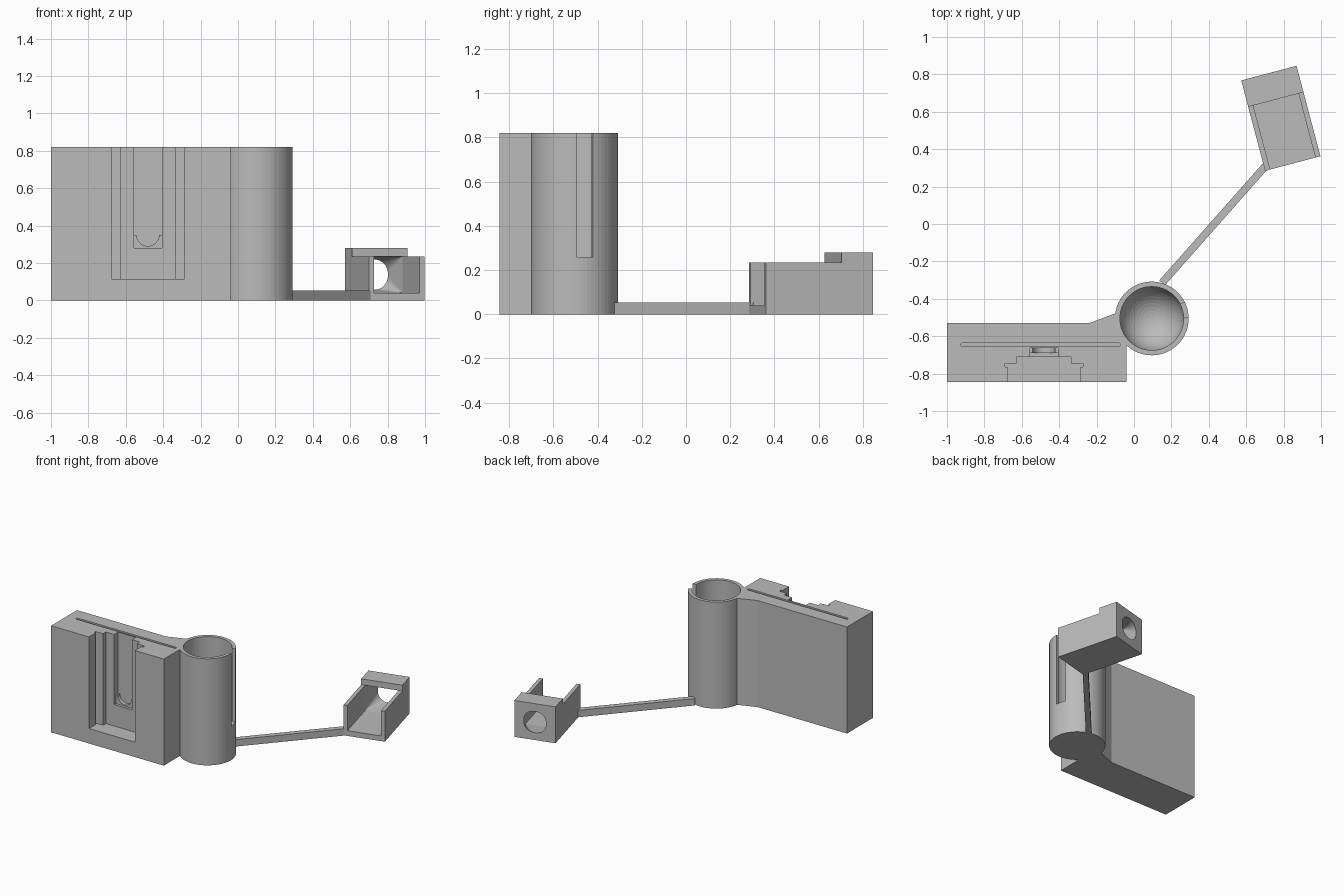
import bpy, bmesh, math
from mathutils import Matrix, Vector

if "Cube" in bpy.data.objects:
    bpy.data.objects.remove(bpy.data.objects["Cube"])

grey = bpy.data.materials.new("grey_plastic")
grey.diffuse_color = (0.5, 0.5, 0.5, 1)
grey.use_nodes = True
grey.node_tree.nodes["Principled BSDF"].inputs["Base Color"].default_value = grey.diffuse_color


def finish(name, bm):
    bmesh.ops.recalc_face_normals(bm, faces=bm.faces)
    me = bpy.data.meshes.new(name)
    bm.to_mesh(me)
    bm.free()
    me.materials.append(grey)
    ob = bpy.data.objects.new(name, me)
    bpy.context.collection.objects.link(ob)
    return ob


def prism(name, pts, z0, z1):
    """Extrude an xy outline from z0 to z1."""
    bm = bmesh.new()
    f = bm.faces.new([bm.verts.new((x, y, z0)) for x, y in pts])
    r = bmesh.ops.extrude_face_region(bm, geom=[f])
    vs = [v for v in r["geom"] if isinstance(v, bmesh.types.BMVert)]
    bmesh.ops.translate(bm, verts=vs, vec=(0, 0, z1 - z0))
    return finish(name, bm)


def hull(name, pts):
    """Convex solid around points."""
    bm = bmesh.new()
    for p in pts:
        bm.verts.new(p)
    bmesh.ops.convex_hull(bm, input=bm.verts)
    bmesh.ops.dissolve_limit(bm, angle_limit=0.002, verts=bm.verts, edges=bm.edges)
    return finish(name, bm)


def rect(x0, x1, y0, y1):
    return [(x0, y0), (x1, y0), (x1, y1), (x0, y1)]


def circle(cx, cy, r, n=64, a0=0.0, a1=math.tau):
    return [(cx + r * math.cos(a0 + (a1 - a0) * i / n),
             cy + r * math.sin(a0 + (a1 - a0) * i / n)) for i in range(n)]


def boolean(ob, tool, op="DIFFERENCE"):
    m = ob.modifiers.new("cut", "BOOLEAN")
    m.operation, m.object, m.solver = op, tool, "EXACT"
    with bpy.context.temp_override(object=ob, active_object=ob, selected_objects=[ob]):
        bpy.ops.object.modifier_apply(modifier=m.name)
    bpy.data.objects.remove(tool)


H = 0.82
CX, CY = 0.095, -0.505

# Holder block joined to the round tube
body = prism("holder_body", [(-1, -.845), (-.04, -.845), (-.04, -.6), (0, -.48),
                             (-.10, -.478), (-.24, -.53), (-1, -.53)], 0, H)
boolean(body, prism("tube", circle(CX, CY, 0.197), 0, H), "UNION")

# Tube bore with a round bottom
R, ZC = 0.17, 0.20
bore = [(x, y, 1.0) for x, y in circle(CX, CY, R)]
for k in range(12):
    t = math.pi / 2 * k / 12
    bore += [(x, y, ZC - R * math.sin(t)) for x, y in circle(CX, CY, R * math.cos(t))]
bore.append((CX, CY, ZC - R))
boolean(body, hull("bore", bore))

# Slit in the tube wall
slit = prism("slit", rect(0.08, 0.3, -0.039, 0.039), 0.26, 1)
slit.data.transform(Matrix.Translation((CX, CY, 0)) @ Matrix.Rotation(math.radians(14), 4, 'Z'))
boolean(body, slit)

# Thin card slot along the block
q = math.pi / 2
card = circle(-.083, -.645, .01, 8, -q, q) + [(-.083, -.635)] \
    + circle(-.917, -.645, .01, 8, q, 3 * q) + [(-.917, -.655)]
boolean(body, prism("card_slot", card, 0.06, 1))

# Stepped mounting channel, mirrored about its middle
MX = -0.482
half = [(.195, -.9), (.195, -.765), (.209, -.765), (.209, -.745),
        (.145, -.745), (.145, -.71)]
channel = [(MX + x, y) for x, y in half] + [(MX - x, y) for x, y in reversed(half)]
boolean(body, prism("channel", channel, 0.115, 1))
boolean(body, prism("inner_channel", rect(MX - .075, MX + .075, -.73, -.69), 0.28, 1))
boolean(body, prism("deep_channel", rect(MX - .075, MX + .075, -.72, -.662), 0.35, 1))
scoop = circle(MX, 0.35, 0.06, 32)
boolean(body, hull("scoop", [(x, y, z) for x, z in scoop for y in (-.72, -.662)]))

# Connecting arm
a, b = Vector((0.15, -0.315)), Vector((0.71, 0.318))
d = (b - a).normalized()
n = Vector((-d.y, d.x)) * 0.02
prism("arm", [a - n, b - n, b + n, a + n], 0, 0.053)

# Spout: tray with raised rear and a funnel from rectangle to round hole
spout = prism("spout", rect(-.153, .153, -.25, .25), 0, 0.28)
boolean(spout, prism("step", rect(-.3, .3, -.4, .104), 0.235, 1))
boolean(spout, prism("tray", rect(-.125, .125, -.4, .104), 0.04, 1))
funnel = [(x, y, z) for x in (-.125, .125) for y in (.09, .104) for z in (.04, .235)]
funnel += [(x, y, z) for x, z in circle(0, 0.138, 0.08, 48) for y in (.25, .26)]
boolean(spout, hull("funnel", funnel))
spout.data.transform(Matrix.Translation((0.785, 0.565, 0)) @ Matrix.Rotation(math.radians(14.8), 4, 'Z'))
